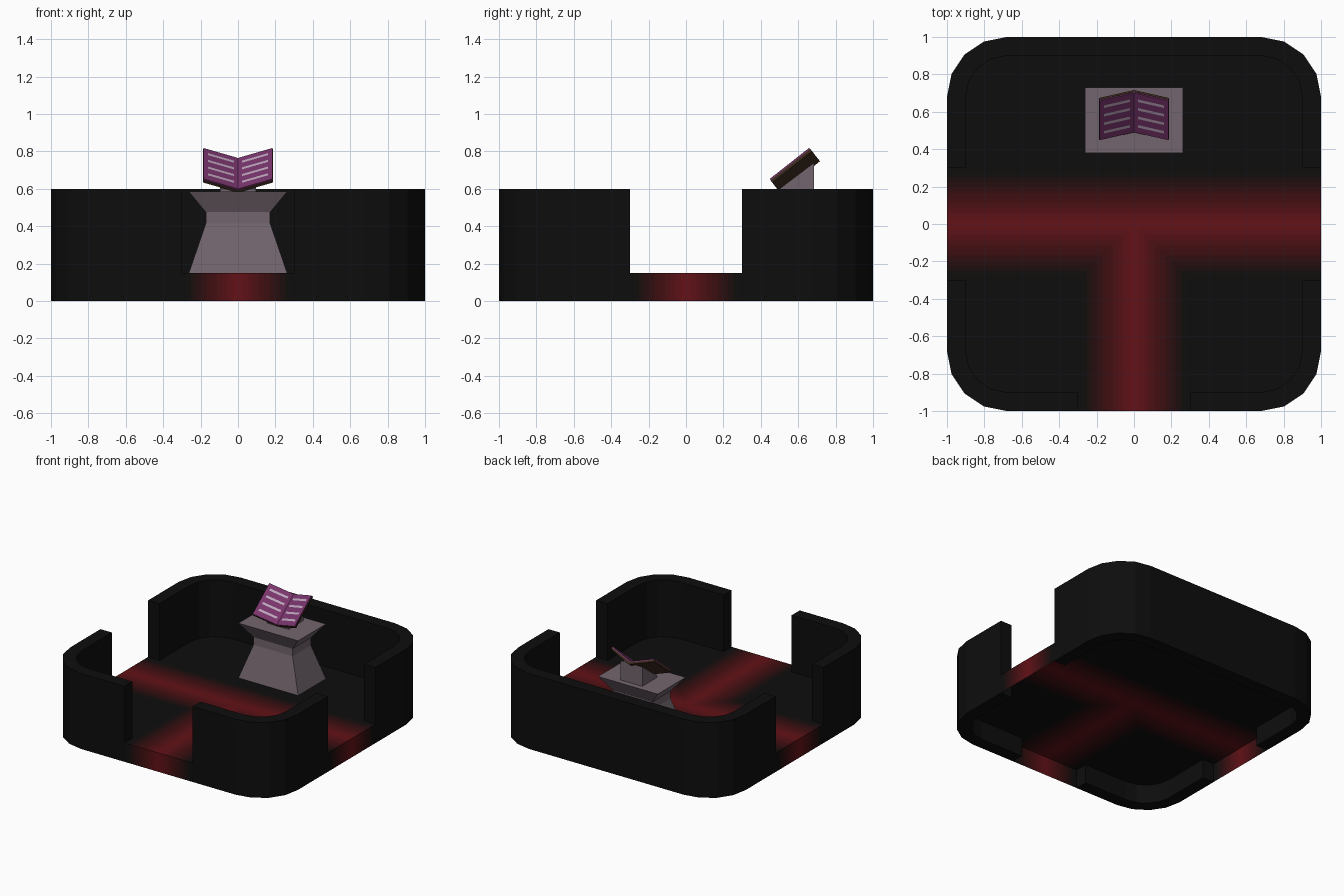
import bpy, bmesh
from math import sin, cos, pi
from mathutils import Vector, Matrix

if "Cube" in bpy.data.objects:
    bpy.data.objects.remove(bpy.data.objects["Cube"])


def material(name, rgb):
    m = bpy.data.materials.new(name)
    m.diffuse_color = (*rgb, 1)
    m.use_nodes = True
    m.node_tree.nodes["Principled BSDF"].inputs["Base Color"].default_value = m.diffuse_color
    return m


BLACK = (0.004, 0.004, 0.004)
black = material("black", BLACK)
stone = material("stone", (0.17, 0.13, 0.155))
cover = material("cover_brown", (0.05, 0.026, 0.014))
purple = material("page_purple", (0.19, 0.035, 0.15))
pale = material("pale_lines", (0.5, 0.38, 0.5))


def finish(name, bm, mats, recalc=True):
    if recalc:
        bmesh.ops.recalc_face_normals(bm, faces=bm.faces[:])
    me = bpy.data.meshes.new(name)
    bm.to_mesh(me)
    bm.free()
    for m in mats:
        me.materials.append(m)
    ob = bpy.data.objects.new(name, me)
    bpy.context.collection.objects.link(ob)
    return ob


def loft(name, rings, mat, cap_start=True, matrix=None):
    """Skin a list of equal-length closed rings."""
    bm = bmesh.new()
    vs = [[bm.verts.new(p) for p in r] for r in rings]
    n = len(rings[0])
    for a, b in zip(vs, vs[1:]):
        for i in range(n):
            j = (i + 1) % n
            bm.faces.new((a[i], a[j], b[j], b[i]))
    bm.faces.new(vs[-1])
    if cap_start:
        bm.faces.new(vs[0][::-1])
    if matrix:
        bm.transform(matrix)
    return finish(name, bm, [mat])


def corner(quadrant, r):
    """Rounded corner points, counter-clockwise, for quadrant 0..3."""
    a0 = quadrant * pi / 2
    sx = 1 if quadrant in (0, 3) else -1
    sy = 1 if quadrant < 2 else -1
    return [(sx * 0.68 + r * cos(a0 + k * pi / 8), sy * 0.68 + r * sin(a0 + k * pi / 8))
            for k in range(5)]


OUT, INN, FLOOR, DOOR, TOP = 0.32, 0.22, 0.15, 0.3, 0.6


# Walls: one back U and two front corners, leaving three doorways
def wall(name, start, quads, end):
    def path(r):
        d = r + 0.68
        pts = [p for q in quads for p in corner(q, r)]
        return [start(d)] + pts + [end(d)]
    outline = path(OUT) + path(INN)[::-1]
    return loft(name, [[(x, y, z) for x, y in outline] for z in (0, TOP)], black)


wall("back_wall", lambda d: (d, DOOR), (0, 1), lambda d: (-d, DOOR))
wall("front_left_wall", lambda d: (-d, -DOOR), (2,), lambda d: (-DOOR, -d))
wall("front_right_wall", lambda d: (DOOR, -d), (3,), lambda d: (d, -DOOR))

# Floor sheet with doorway skirts, cut into strips for the red glow
STEPS, GLOW = 10, 0.28
bm = bmesh.new()
bm.faces.new([bm.verts.new((x, y, FLOOR)) for q in range(4) for x, y in corner(q, OUT)])
for (ax, ay), (bx, by) in (((-DOOR, -1), (DOOR, -1)), ((1, -DOOR), (1, DOOR)),
                           ((-1, DOOR), (-1, -DOOR))):
    bm.faces.new([bm.verts.new(p) for p in
                  ((ax, ay, 0), (bx, by, 0), (bx, by, FLOOR), (ax, ay, FLOOR))])
for axis in ((1, 0, 0), (0, 1, 0)):
    for k in range(-STEPS, STEPS + 1):
        geom = bm.verts[:] + bm.edges[:] + bm.faces[:]
        bmesh.ops.bisect_plane(bm, geom=geom, plane_co=Vector(axis) * GLOW * k / STEPS,
                               plane_no=axis)


def level(d):
    return max(0, STEPS - int(abs(d) / GLOW * STEPS))


for f in bm.faces:
    c = f.calc_center_median()
    f.material_index = max(level(c.y), level(c.x) if c.y < 0 else 0)
glow = []
for i in range(STEPS + 1):
    t = (max(0, i - 0.5) / STEPS) ** 1.5
    glow.append(material(f"glow_{i}", [a + (b - a) * t for a, b in
                                       zip(BLACK, (0.135, 0.006, 0.009))]))
finish("glowing_floor", bm, glow, recalc=False)


# Pedestal with a pinched waist
CY = 0.555


def rect(hx, hy, z):
    return [(-hx, CY - hy, z), (hx, CY - hy, z), (hx, CY + hy, z), (-hx, CY + hy, z)]


loft("pedestal", [rect(0.263, 0.175, FLOOR), rect(0.172, 0.115, 0.415),
                  rect(0.172, 0.115, 0.475), rect(0.263, 0.175, 0.585)], stone, cap_start=False)

# Sloped book rest
side = [(0.5, 0.58), (0.685, 0.58), (0.685, 0.74), (0.5, 0.6)]
loft("book_rest", [[(x, y, z) for y, z in side] for x in (-0.095, 0.095)], stone)

# Open book, built in its own tilted frame: x across, y up the page, z out of the page
TILT = Matrix(((1, 0, 0, 0), (0, 0.786, -0.618, 0.49), (0, 0.618, 0.786, 0.6), (0, 0, 0, 1)))
RISE = 0.068 / 0.185


def vee(w, lo, hi, y):
    """V-shaped section between two heights."""
    h = w * RISE
    return [(-w, y, h + lo), (0, y, lo), (w, y, h + lo), (w, y, h + hi), (0, y, hi), (-w, y, h + hi)]


loft("book_cover", [vee(0.188, -0.024, -0.009, y) for y in (-0.002, 0.269)], cover, matrix=TILT)
loft("book_pages", [vee(0.185, -0.009, 0, y) for y in (0, 0.267)], purple, matrix=TILT)

# Raised pale lines on both pages
bm = bmesh.new()
for s in (-1, 1):
    for i in range(4):
        y = 0.04 + i * 0.058
        quad = [(0.022, y), (0.16, y), (0.16, y + 0.017), (0.022, y + 0.017)]
        bm.faces.new([bm.verts.new(TILT @ Vector((s * x, v, x * RISE + 0.002)))
                      for x, v in quad[::s]])
finish("page_lines", bm, [pale], recalc=False)
